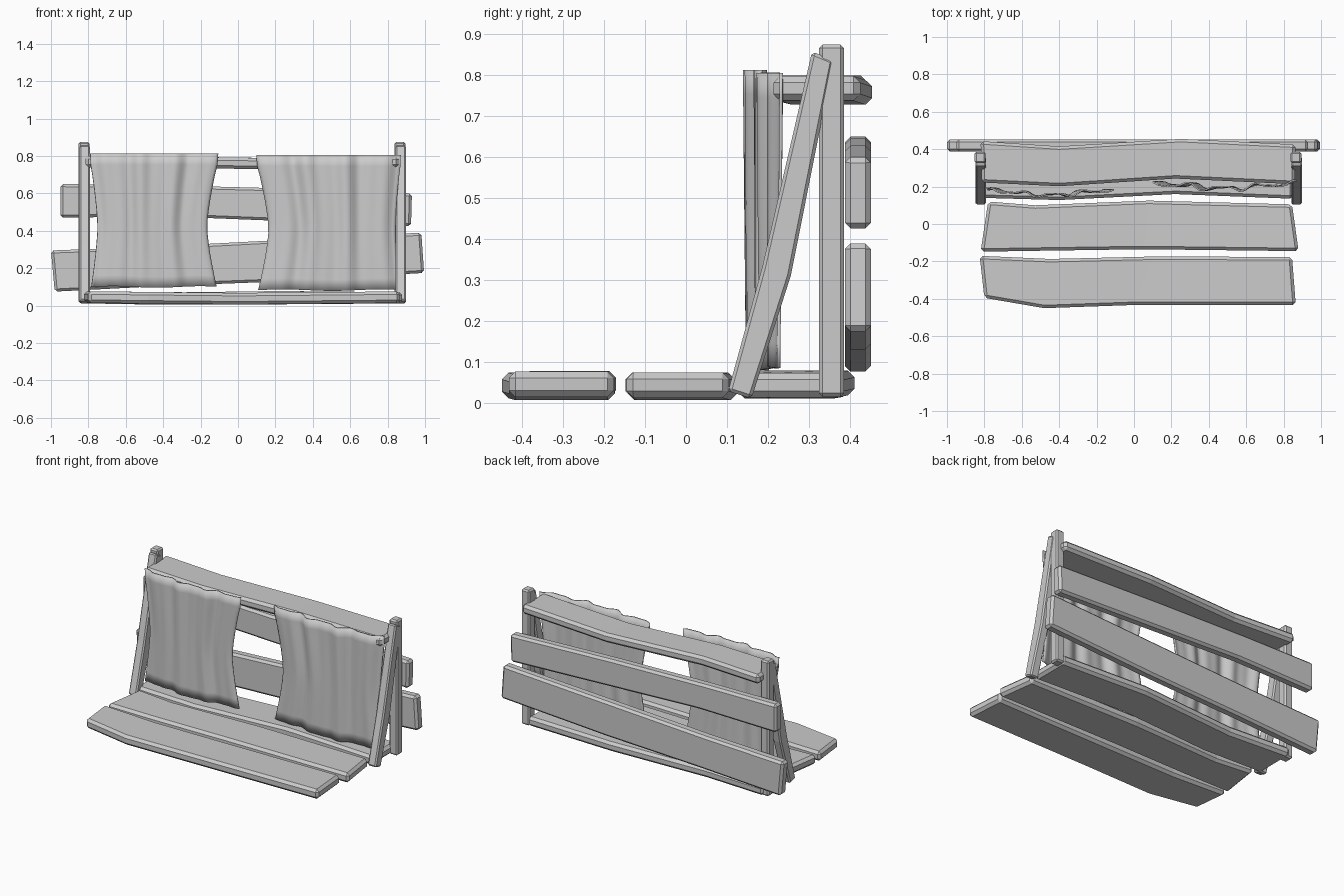
import bpy, bmesh, math

if "Cube" in bpy.data.objects:
    bpy.data.objects.remove(bpy.data.objects["Cube"])


def loft(name, rings, bevel):
    """Closed bar through four-cornered rings, with chamfered edges."""
    bm = bmesh.new()
    vs = [[bm.verts.new(p) for p in r] for r in rings]
    for a, b in zip(vs, vs[1:]):
        for i in range(4):
            j = (i + 1) % 4
            bm.faces.new((a[i], a[j], b[j], b[i]))
    bm.faces.new(vs[0][::-1])
    bm.faces.new(vs[-1])
    bmesh.ops.recalc_face_normals(bm, faces=bm.faces[:])
    me = bpy.data.meshes.new(name)
    bm.to_mesh(me)
    bm.free()
    ob = bpy.data.objects.new(name, me)
    bpy.context.collection.objects.link(ob)
    mod = ob.modifiers.new("chamfer", 'BEVEL')
    mod.width = bevel
    mod.segments = 1
    mod.limit_method = 'ANGLE'
    mod.angle_limit = math.radians(40)
    return ob


def flat_plank(name, low, high, zs, thick):
    """Horizontal plank: low/high = (x, y) outlines, zs = centre heights."""
    loft(name, [[(a[0], a[1], z - thick / 2), (b[0], b[1], z - thick / 2),
                 (b[0], b[1], z + thick / 2), (a[0], a[1], z + thick / 2)]
                for a, b, z in zip(low, high, zs)], 0.016)


def wall_plank(name, low, high):
    """Upright plank on the back: low/high = (x, z) outlines."""
    loft(name, [[(a[0], 0.388, a[1]), (a[0], 0.452, a[1]),
                 (b[0], 0.452, b[1]), (b[0], 0.388, b[1])]
                for a, b in zip(low, high)], 0.014)


# Floor planks
flat_plank("floor_plank_front",
           [(-.80, -.395), (-.48, -.45), (0, -.433), (.865, -.433)],
           [(-.825, -.17), (-.45, -.187), (.1, -.174), (.845, -.176)],
           [.046, .042, .037, .045], .062)
flat_plank("floor_plank_middle",
           [(-.82, -.148), (-.5, -.143), (.05, -.135), (.88, -.145)],
           [(-.78, .12), (-.53, .10), (.08, .125), (.845, .105)],
           [.043, .038, .037, .043], .062)
flat_plank("floor_plank_back",
           [(-.82, .14), (-.4, .128), (.22, .16), (.85, .135)],
           [(-.82, .40), (-.4, .375), (.25, .412), (.85, .385)],
           [.044, .040, .048, .042], .060)

# Top shelf
flat_plank("top_shelf",
           [(-.815, .222), (-.4, .202), (.22, .243), (.86, .213)],
           [(-.82, .443), (-.4, .415), (.25, .455), (.865, .425)],
           [.77, .768, .758, .768], .060)

# Back planks
wall_plank("back_plank_lower",
           [(-.98, .075), (-.4, .105), (.25, .13), (.995, .175)],
           [(-1.0, .295), (-.45, .315), (.25, .352), (.98, .39)])
wall_plank("back_plank_upper",
           [(-.95, .47), (-.4, .478), (.25, .452), (.925, .425)],
           [(-.95, .65), (-.45, .645), (.2, .628), (.93, .60)])

# Posts and slanted braces at both ends
for side, cx in (("left", -.823), ("right", .866)):
    x0, x1 = cx - .029, cx + .029
    loft(side + "_post", [[(x0, .325, z), (x1, .325, z), (x1, .386, z), (x0, .386, z)]
                          for z in (.014, .875)], 0.009)
    x0, x1 = cx - .025, cx + .032
    loft(side + "_brace", [[(x0, f[0], f[1]), (x1, f[0], f[1]),
                            (x1, b[0], b[1]), (x0, b[0], b[1])]
                           for f, b in (((.103, .028), (.16, .01)),
                                        ((.186, .33), (.256, .31)),
                                        ((.308, .858), (.361, .836)))], 0.008)


def curtain(name, left, right, z0, z1, yc, pinch, folds, amp, phase):
    """Thin hanging cloth, pinched at mid height, with soft vertical folds."""
    nu, nv = 48, 12
    verts, faces = [], []
    for j in range(nv + 1):
        v = j / nv
        w = 1 - abs(2 * v - .9) ** 1.4 if v < .9 else 1 - abs(2 * v - .9)
        w = max(0, w)
        for i in range(nu + 1):
            u = i / nu
            x = left + pinch[0] * w + (right - left - (pinch[0] + pinch[1]) * w) * u
            a = amp * (.6 + .4 * v)
            y = yc + a * math.sin(folds * 2 * math.pi * u + phase + .5 * v) \
                + .5 * a * math.sin(folds * 3.4 * math.pi * u + 2 * phase) \
                + .012 * math.cos(2 * math.pi * u)
            z = z0 + (z1 - z0) * v + .004 * math.sin(9 * u) * (1 - v)
            verts.append((x, y, z))
    n = nu + 1
    for j in range(nv):
        for i in range(nu):
            k = j * n + i
            faces.append((k, k + 1, k + n + 1, k + n))
    me = bpy.data.meshes.new(name)
    me.from_pydata(verts, [], faces)
    ob = bpy.data.objects.new(name, me)
    bpy.context.collection.objects.link(ob)
    mod = ob.modifiers.new("thickness", 'SOLIDIFY')
    mod.thickness = 0.008
    mod.offset = 0
    bpy.ops.object.select_all(action='DESELECT')
    ob.select_set(True)
    bpy.context.view_layer.objects.active = ob
    bpy.ops.object.shade_smooth_by_angle(angle=math.radians(40))


# Curtains
curtain("left_curtain", -.79, -.107, .10, .813, .167, (.04, .06), 4, .010, .4)
curtain("right_curtain", .10, .87, .083, .806, .203, (.065, .03), 4, .013, 1.6)
